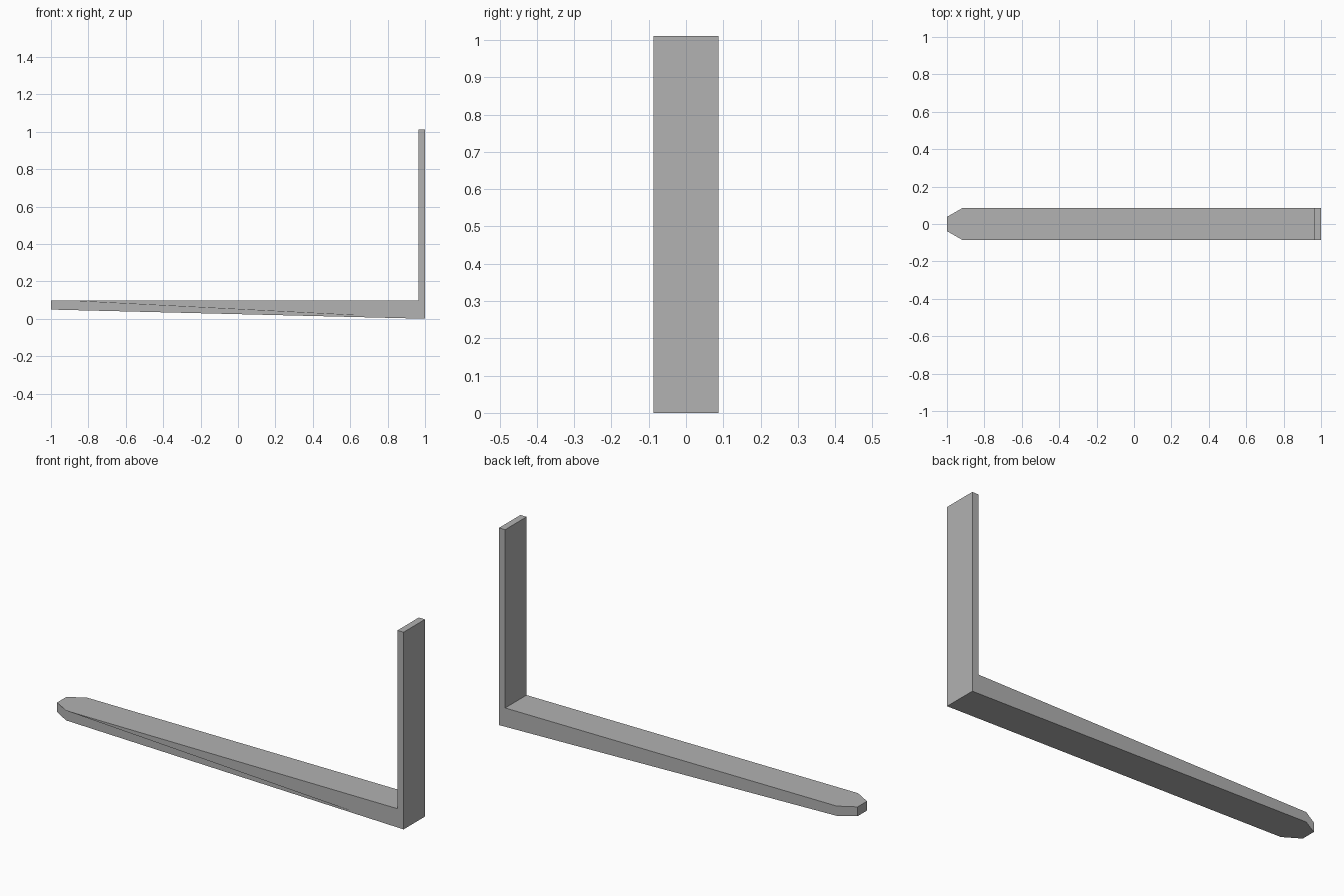
import bpy
import bmesh

if "Cube" in bpy.data.objects:
    bpy.data.objects.remove(bpy.data.objects["Cube"])

HALF_W = 0.0865    # half width of the bar
TOP = 0.097        # top of the blade
SHANK_X = 0.965    # inner face of the upright
TIP_X = -1.0
SHOULDER_X = -0.915

steel = bpy.data.materials.new("grey steel")
steel.diffuse_color = (0.445, 0.445, 0.445, 1.0)
steel.use_nodes = True
steel.node_tree.nodes["Principled BSDF"].inputs["Base Color"].default_value = steel.diffuse_color

# L-shaped side profile: tapered blade and upright shank
profile = [(TIP_X, 0.049), (1.0, 0.0), (1.0, 1.011),
           (SHANK_X, 1.011), (SHANK_X, TOP), (TIP_X, TOP)]

bm = bmesh.new()
face = bm.faces.new([bm.verts.new((x, -HALF_W, z)) for x, z in profile])
extruded = bmesh.ops.extrude_face_region(bm, geom=[face])["geom"]
bmesh.ops.translate(bm, vec=(0, 2 * HALF_W, 0),
                    verts=[g for g in extruded if isinstance(g, bmesh.types.BMVert)])

# Cut the shoulders, then narrow the tip
bmesh.ops.bisect_plane(bm, geom=bm.verts[:] + bm.edges[:] + bm.faces[:],
                       plane_co=(SHOULDER_X, 0, 0), plane_no=(1, 0, 0))
for v in bm.verts:
    if v.co.x < TIP_X + 0.001:
        v.co.y *= 0.038 / HALF_W

# Merge the flat top and bottom across the shoulder cut
bmesh.ops.dissolve_limit(bm, angle_limit=0.005, verts=bm.verts[:], edges=bm.edges[:])
bmesh.ops.recalc_face_normals(bm, faces=bm.faces[:])

mesh = bpy.data.meshes.new("lifting_fork")
bm.to_mesh(mesh)
bm.free()
mesh.materials.append(steel)
bpy.context.collection.objects.link(bpy.data.objects.new("lifting_fork", mesh))
